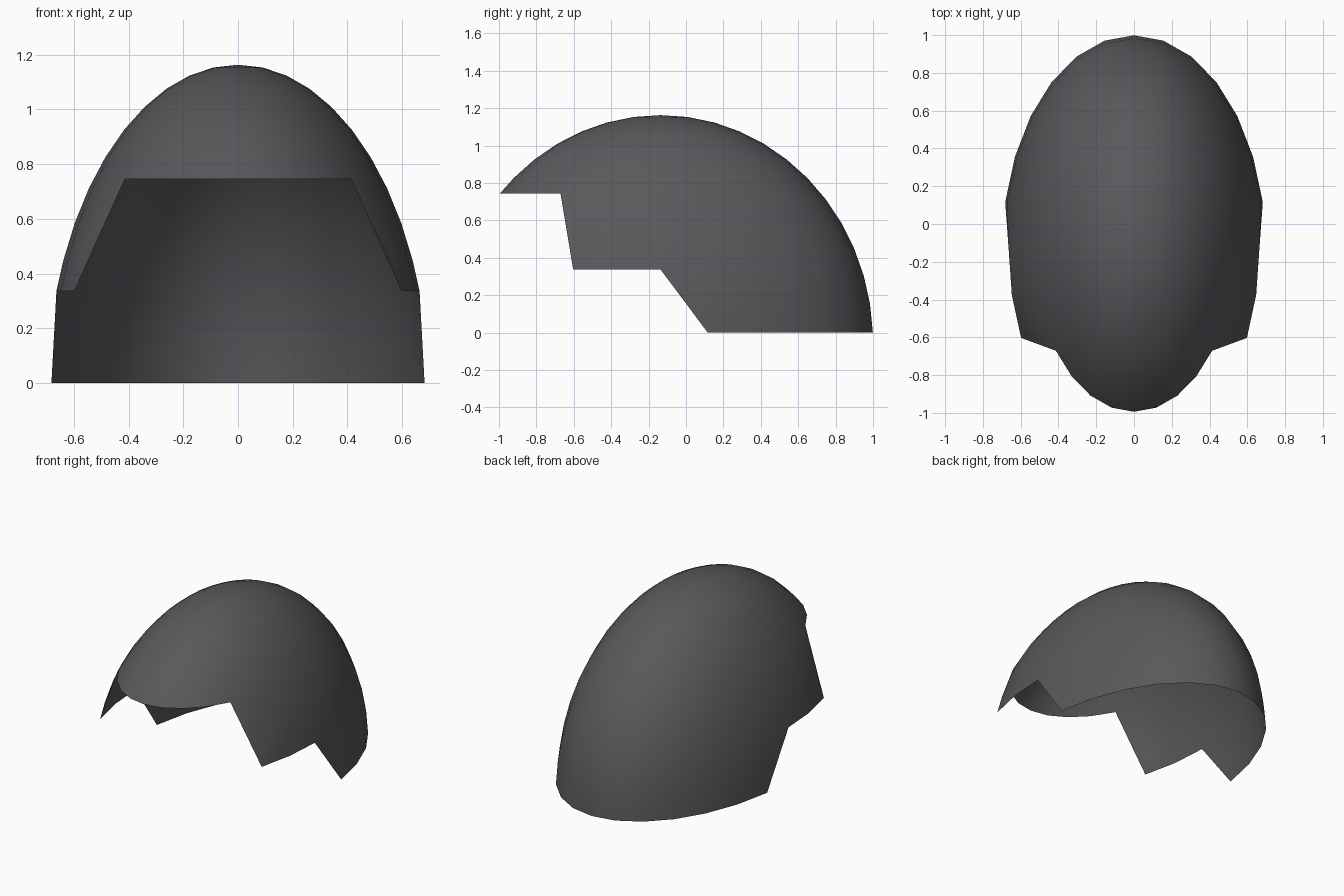
import bpy, bmesh
from math import sin, cos, acos, radians, tau

if "Cube" in bpy.data.objects:
    bpy.data.objects.remove(bpy.data.objects["Cube"])

COLS = 28                                # columns around the dome
STEP = radians(7.3)                      # ring spacing down from the crown
RX, RY, RZ = 0.70, 1.136, 1.213          # dome radii
CY, CZ = -0.136, -0.05                   # dome centre


def rim_height(col):
    """Stepped lower edge: neck, cheek, brow (same on both sides)."""
    c = min(col, COLS - col)
    return 0.0 if c <= 6 else 0.337 if c <= 9 else 0.745


# Helmet shell: open dome, each column stopping at the rim
bm = bmesh.new()
crown = bm.verts.new((0, CY, CZ + RZ))
columns = []
for col in range(COLS):
    phi = tau * col / COLS               # column 0 is the back centre
    end = acos((rim_height(col) - CZ) / RZ)
    angles, a = [], STEP
    while a < end - STEP * 0.35:
        angles.append(a)
        a += STEP
    angles.append(end)
    columns.append([bm.verts.new((RX * sin(t) * sin(phi),
                                  CY + RY * sin(t) * cos(phi),
                                  CZ + RZ * cos(t))) for t in angles])

for col in range(COLS):
    a, b = columns[col], columns[(col + 1) % COLS]
    bm.faces.new((crown, b[0], a[0]))
    for i in range(max(len(a), len(b)) - 1):
        a0, a1 = a[min(i, len(a) - 1)], a[min(i + 1, len(a) - 1)]
        b0, b1 = b[min(i, len(b) - 1)], b[min(i + 1, len(b) - 1)]
        # repeated corners at the rim steps collapse to triangles
        bm.faces.new(list(dict.fromkeys((a0, b0, b1, a1))))

bmesh.ops.recalc_face_normals(bm, faces=bm.faces)
if sum(f.normal.z for f in bm.faces) < 0:
    bmesh.ops.reverse_faces(bm, faces=bm.faces)
for f in bm.faces:
    f.smooth = True

mesh = bpy.data.meshes.new("helmet_shell")
bm.to_mesh(mesh)
bm.free()
shell = bpy.data.objects.new("helmet_shell", mesh)
bpy.context.collection.objects.link(shell)

mat = bpy.data.materials.new("dark_grey")
mat.diffuse_color = (0.1, 0.1, 0.107, 1)
mat.use_nodes = True
mat.node_tree.nodes["Principled BSDF"].inputs["Base Color"].default_value = mat.diffuse_color
mesh.materials.append(mat)
